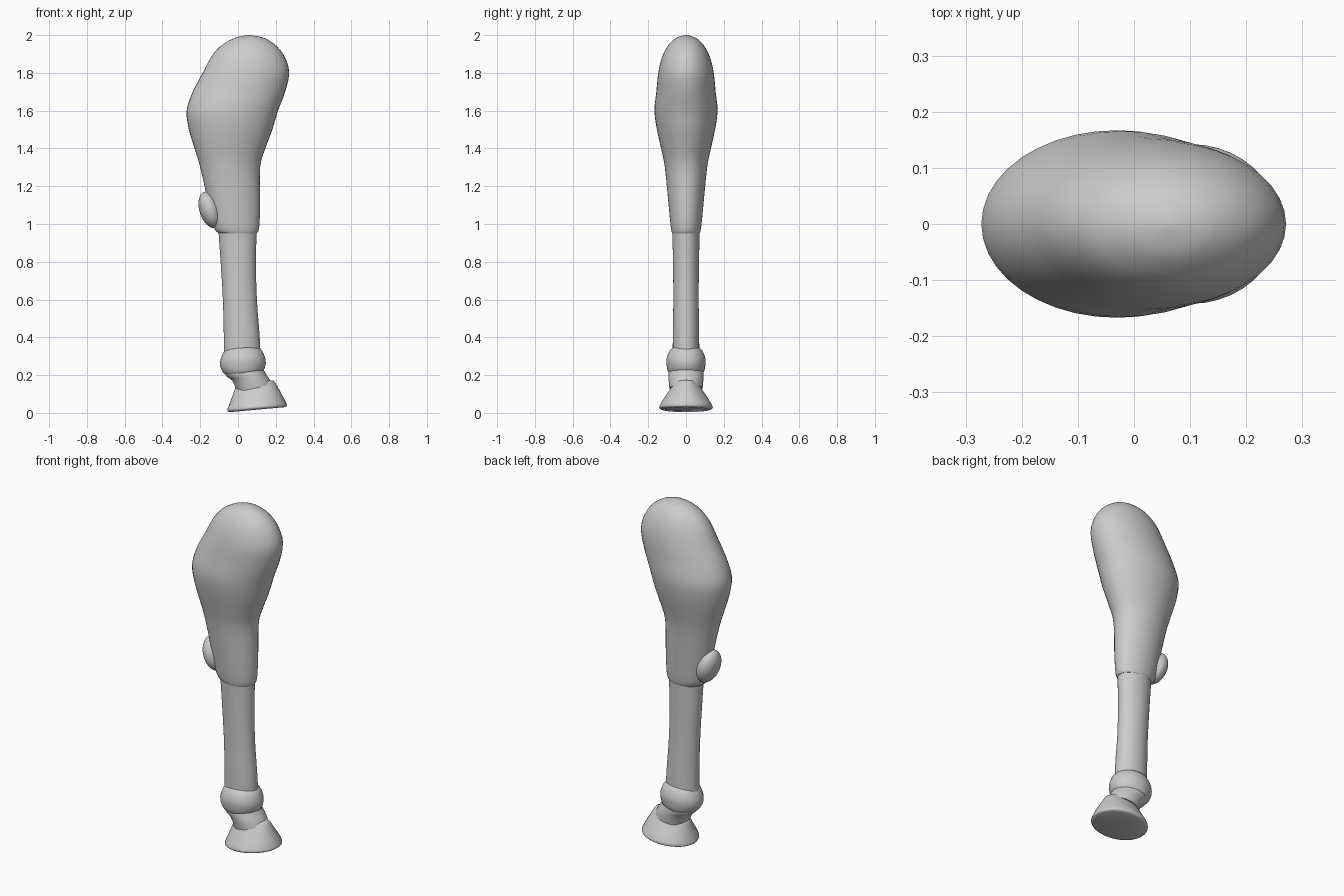
import bpy, bmesh, math
from mathutils import Vector

cube = bpy.data.objects.get("Cube")
if cube:
    bpy.data.objects.remove(cube, do_unlink=True)

# One plain grey for the whole leg
GREY = (0.6, 0.6, 0.6, 1)
grey = bpy.data.materials.new("light grey")
grey.use_nodes = True
grey.diffuse_color = GREY
grey.node_tree.nodes["Principled BSDF"].inputs["Base Color"].default_value = GREY


def finish(name, bm, angle=50):
    """Turn a bmesh into a smooth shaded grey object."""
    bmesh.ops.recalc_face_normals(bm, faces=bm.faces)
    mesh = bpy.data.meshes.new(name)
    bm.to_mesh(mesh)
    bm.free()
    mesh.materials.append(grey)
    obj = bpy.data.objects.new(name, mesh)
    bpy.context.collection.objects.link(obj)
    bpy.ops.object.select_all(action="DESELECT")
    obj.select_set(True)
    bpy.context.view_layer.objects.active = obj
    bpy.ops.object.shade_smooth_by_angle(angle=math.radians(angle))
    return obj


def refine(rows, steps):
    """Add rows between the given ones along a smooth spline."""
    rows = [Vector(r) for r in rows]
    result = []
    for i in range(len(rows) - 1):
        a, b = rows[i], rows[i + 1]
        before = rows[i - 1] if i else a
        after = rows[min(i + 2, len(rows) - 1)]
        for s in range(steps):
            t = s / steps
            result.append(a + (b - before) * (t / 2)
                          + (before * 2 - a * 5 + b * 4 - after) * (t * t / 2)
                          + ((a - b) * 3 + after - before) * (t ** 3 / 2))
    return result + [rows[-1]]


def loft(name, rows, steps=3, sides=40):
    """Skin oval rings; each row is back x, back z, front x, front z, half width."""
    bm = bmesh.new()
    rings = []
    for back_x, back_z, front_x, front_z, half in refine(rows, steps):
        ring = []
        for i in range(sides):
            a = math.tau * i / sides
            t = (1 + math.cos(a)) / 2
            ring.append(bm.verts.new((back_x + (front_x - back_x) * t,
                                      half * math.sin(a),
                                      back_z + (front_z - back_z) * t)))
        rings.append(ring)
    for low, high in zip(rings, rings[1:]):
        for i in range(sides):
            j = (i + 1) % sides
            bm.faces.new((low[i], low[j], high[j], high[i]))
    bm.faces.new(rings[0])
    bm.faces.new(rings[-1])
    return finish(name, bm)


def level(rows):
    """Rows with horizontal rings: z, back x, front x, half width."""
    return [(b, z, f, z, h) for z, b, f, h in rows]


# Muscular upper leg, from the knee hem to the rounded shoulder
loft("upper_leg", level([
    (.95, -.1, .1, .072), (.98, -.128, .112, .08), (1.1, -.155, .117, .092),
    (1.3, -.2, .117, .112), (1.4, -.23, .145, .132), (1.5, -.26, .182, .154),
    (1.6, -.272, .212, .167), (1.7, -.24, .25, .157), (1.8, -.187, .271, .147),
    (1.88, -.145, .25, .128), (1.94, -.095, .207, .099),
    (1.98, -.03, .15, .06), (1.995, .02, .1, .026), (2, .055, .065, .004)]))

# Slim shin
loft("shin", level([
    (.28, -.075, .12, .07), (.4, -.075, .115, .07), (.6, -.08, .1, .067),
    (.8, -.092, .095, .069), (1, -.106, .1, .073)]))

# Swollen ankle joint
loft("ankle", [
    (-.03, .18, .06, .2, .06), (-.075, .21, .125, .215, .092),
    (-.095, .25, .145, .25, .102), (-.09, .29, .145, .285, .103),
    (-.07, .33, .13, .325, .088), (-.05, .345, .11, .345, .07)])

# Slanted pastern between ankle and hoof
loft("pastern", [
    (-.005, .11, .18, .15, .088), (-.03, .17, .165, .18, .092),
    (-.065, .2, .135, .23, .092), (-.06, .25, .12, .28, .08)])

# Flared hoof with a softly rounded lower rim
loft("hoof", [
    (-.045, .004, .245, .03, .125), (-.056, .01, .257, .036, .138),
    (-.054, .026, .256, .05, .14), (-.035, .075, .228, .105, .108),
    (-.015, .13, .195, .162, .07), (-.003, .14, .18, .173, .06)])

# Oval callus behind the knee
bm = bmesh.new()
bmesh.ops.create_uvsphere(bm, u_segments=32, v_segments=18, radius=1)
callus = finish("callus", bm)
callus.scale = (.056, .078, .1)
callus.rotation_euler = (0, math.radians(-18), 0)
callus.location = (-.148, 0, 1.075)
